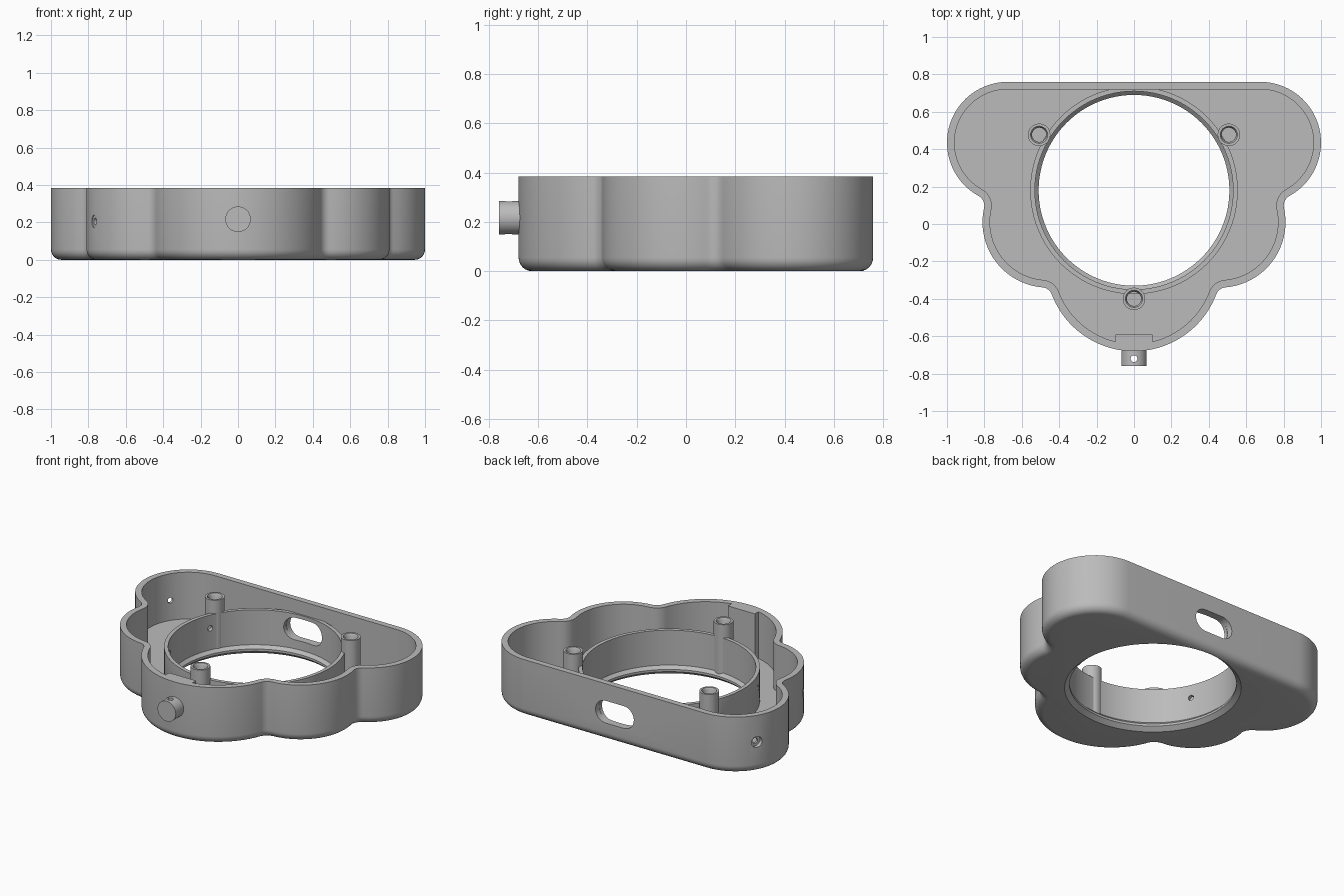
import bpy, bmesh, math
from mathutils import Matrix, Vector

if "Cube" in bpy.data.objects:
    bpy.data.objects.remove(bpy.data.objects["Cube"])

grey = bpy.data.materials.new("matte grey")
grey.use_nodes = True
grey.diffuse_color = (0.5, 0.5, 0.5, 1)
grey.node_tree.nodes["Principled BSDF"].inputs["Base Color"].default_value = (0.5, 0.5, 0.5, 1)

HEIGHT, FLOOR, WALL, ROUND = 0.385, 0.07, 0.04, 0.055
HUB = Vector((0, 0.18))


def finish(name, bm):
    bm.normal_update()
    bmesh.ops.recalc_face_normals(bm, faces=bm.faces)
    if bm.calc_volume(signed=True) < 0:
        bmesh.ops.reverse_faces(bm, faces=bm.faces)
    mesh = bpy.data.meshes.new(name)
    bm.to_mesh(mesh)
    bm.free()
    mesh.materials.append(grey)
    obj = bpy.data.objects.new(name, mesh)
    bpy.context.collection.objects.link(obj)
    return obj


def loft(name, loops, closed=False):
    """Skin equal-length loops; cap the ends, or join last to first."""
    bm = bmesh.new()
    rows = [[bm.verts.new(p) for p in loop] for loop in loops]
    pairs = list(zip(rows, rows[1:]))
    if closed:
        pairs.append((rows[-1], rows[0]))
    else:
        bm.faces.new(rows[0])
        bm.faces.new(rows[-1])
    for a, b in pairs:
        for i in range(len(a)):
            bm.faces.new((a[i - 1], a[i], b[i], b[i - 1]))
    return finish(name, bm)


def circle(centre, radius, z, n):
    return [(centre[0] + radius * math.cos(math.tau * i / n),
             centre[1] + radius * math.sin(math.tau * i / n), z) for i in range(n)]


def rod(name, start, end, radius, n=32):
    start, end = Vector(start), Vector(end)
    axis = end - start
    place = Matrix.Translation((start + end) / 2) @ axis.to_track_quat('Z', 'Y').to_matrix().to_4x4()
    bm = bmesh.new()
    bmesh.ops.create_cone(bm, cap_ends=True, segments=n, radius1=radius, radius2=radius,
                          depth=axis.length, matrix=place)
    return finish(name, bm)


def box(name, low, high):
    (x0, y0, z0), (x1, y1, z1) = low, high
    return loft(name, [[(x0, y0, z), (x1, y0, z), (x1, y1, z), (x0, y1, z)] for z in (z0, z1)])


def cut(obj, cutters):
    for c in cutters:
        c.hide_render = True
        mod = obj.modifiers.new("cut", 'BOOLEAN')
        mod.operation, mod.solver, mod.object = 'DIFFERENCE', 'EXACT', c
        bpy.context.view_layer.objects.active = obj
        bpy.ops.object.modifier_apply(modifier=mod.name)


def smooth(obj):
    bpy.ops.object.select_all(action='DESELECT')
    obj.select_set(True)
    bpy.context.view_layer.objects.active = obj
    bpy.ops.object.shade_smooth_by_angle(angle=math.radians(30))


# Lobed outline: front, side and back lobes joined by small concave fillets
LOBES = [(Vector((0, -0.21)), 0.47), (Vector((0.46, 0.01)), 0.35), (Vector((0.675, 0.435)), 0.325)]
FILLET = 0.06


def heading(a, b):
    return math.atan2(b.y - a.y, b.x - a.x)


def fillet_centre(lobe_a, lobe_b):
    (ca, ra), (cb, rb) = lobe_a, lobe_b
    ra, rb = ra + FILLET, rb + FILLET
    d = (cb - ca).length
    u = (cb - ca) / d
    along = (ra * ra - rb * rb + d * d) / (2 * d)
    return ca + u * along + Vector((u.y, -u.x)) * math.sqrt(ra * ra - along * along)


def outline(inset, z):
    arcs, start = [], -math.pi / 2
    for a, b in zip(LOBES, LOBES[1:]):
        f = fillet_centre(a, b)
        arcs.append((a[0], a[1] - inset, start, heading(a[0], f), 28))
        arcs.append((f, FILLET + inset, heading(f, a[0]), heading(f, b[0]), 10))
        start = heading(b[0], f)
    arcs.append((LOBES[-1][0], LOBES[-1][1] - inset, start, math.pi / 2, 28))
    half = []
    for c, r, a0, a1, n in arcs:
        sweep = (a1 - a0 + math.pi) % math.tau - math.pi
        for i in range(1 if half else 0, n + 1):
            t = a0 + sweep * i / n
            half.append((c.x + r * math.cos(t), c.y + r * math.sin(t), z))
    return half + [(-x, y, h) for x, y, h in reversed(half[1:])]


# Tray with rounded bottom edge, thin wall and floor
steps = [i / 6 * math.pi / 2 for i in range(7)]
loops = [outline(ROUND * (1 - math.sin(t)), ROUND * (1 - math.cos(t))) for t in steps]
loops += [outline(0, HEIGHT), outline(WALL, HEIGHT), outline(WALL, FLOOR)]
tray = loft("tray", loops)

# Central collar with a chamfered lip at its foot
collar_profile = [(0.54, 0), (0.555, 0.03), (0.555, 0.295), (0.53, 0.295),
                  (0.53, 0.06), (0.51, 0.04), (0.51, 0.025)]
collar = loft("collar", [circle(HUB, r, z, 96) for r, z in collar_profile], closed=True)

# Central opening, back slot and radial screw holes
opening = rod("opening_cutter", (0, HUB.y, -0.1), (0, HUB.y, 0.2), 0.54, 96)
slot_loop = []
for side, first in ((1, -90), (-1, 90)):
    for i in range(17):
        t = math.radians(first + 180 * i / 16)
        slot_loop.append((side * 0.068 + 0.075 * math.cos(t), 0.195 + 0.075 * math.sin(t)))
slot = loft("slot_cutter", [[(x, y, z) for x, z in slot_loop] for y in (0.6, 0.9)])
tray_cutters, collar_cutters = [opening, slot], [slot]


def radial_point(degrees, reach):
    a = math.radians(degrees)
    return (HUB.x + reach * math.cos(a), HUB.y + reach * math.sin(a), 0.205)


for degrees, reach in ((156, 1.043), (204, 0.86)):
    outside = radial_point(degrees, reach + 0.1)
    drill = rod("screw_hole_cutter", radial_point(degrees, 0.45), outside, 0.018, 20)
    sink = rod("countersink_cutter", radial_point(degrees, reach - 0.025), outside, 0.036, 24)
    tray_cutters += [drill, sink]
    collar_cutters.append(drill)
cut(tray, tray_cutters)
cut(collar, collar_cutters)

# Three hollow screw posts
parts = [tray, collar]
post_profile = [(0.06, 0.04), (0.06, HEIGHT), (0.046, HEIGHT), (0.038, 0.37), (0.038, 0.15)]
for name, spot in (("left_post", (0.507, 0.477)), ("right_post", (-0.507, 0.477)),
                   ("front_post", (0, -0.4))):
    parts.append(loft(name, [circle(spot, r, z, 32) for r, z in post_profile]))

# Front peg with a cross hole, backed by a pad inside the wall
peg = rod("front_peg", (0, -0.66, 0.217), (0, -0.76, 0.217), 0.068, 40)
peg_hole = rod("peg_hole_cutter", (0, -0.72, 0.1), (0, -0.72, 0.4), 0.018, 20)
cut(peg, [peg_hole])
pad = box("front_pad", (-0.1, -0.65, 0.05), (0.1, -0.59, HEIGHT))
parts += [peg, pad]

for c in set(tray_cutters + collar_cutters + [peg_hole]):
    bpy.data.objects.remove(c)
for p in parts:
    smooth(p)
